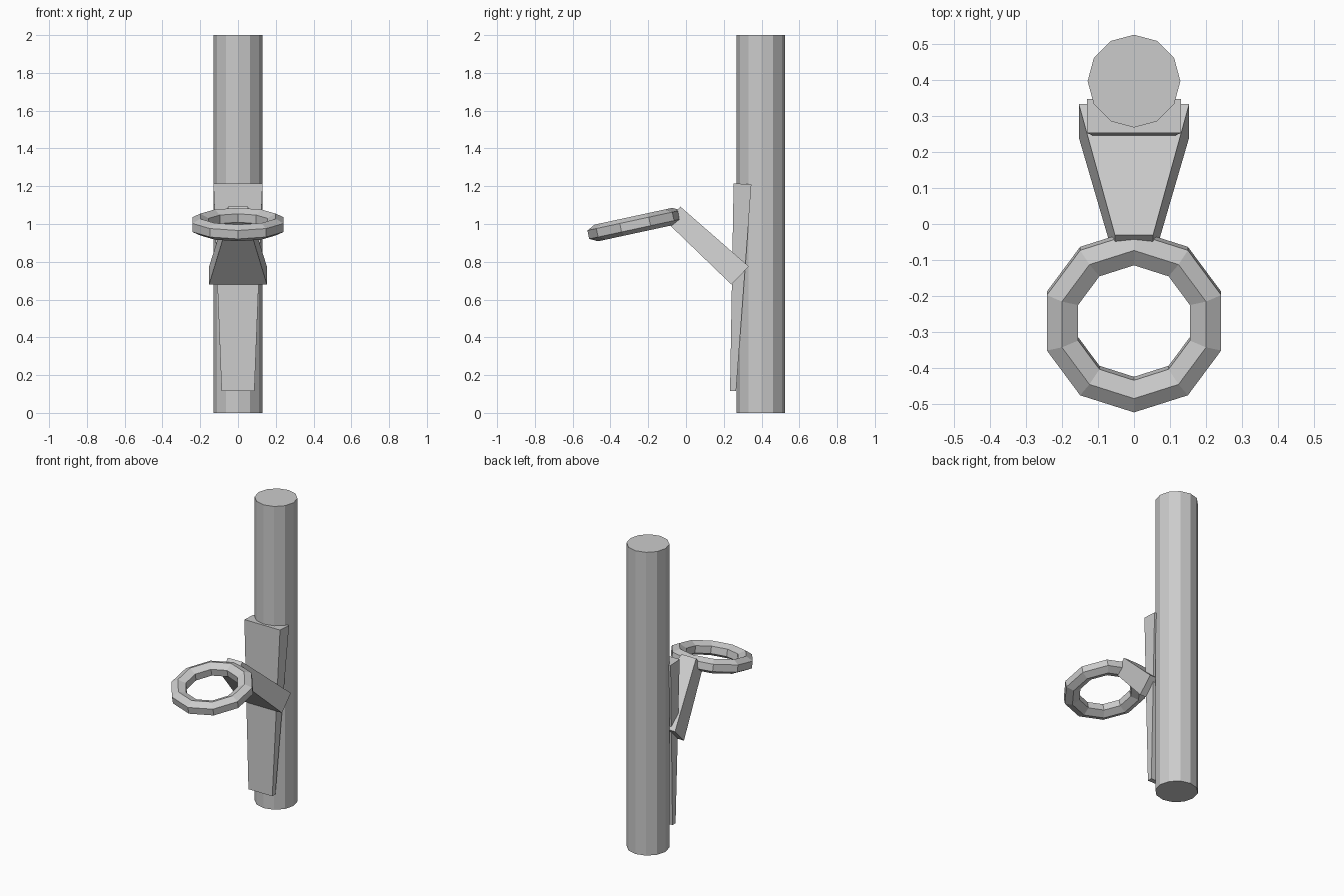
import bpy, bmesh
from math import sin, cos, pi, radians
from mathutils import Matrix, Vector

if "Cube" in bpy.data.objects:
    bpy.data.objects.remove(bpy.data.objects["Cube"])


def make_object(name, rings, close_ends=True):
    """Skin a list of equal-length vertex loops; cap the ends or join them."""
    bm = bmesh.new()
    loops = [[bm.verts.new(p) for p in ring] for ring in rings]
    n = len(loops[0])
    pairs = list(zip(loops, loops[1:]))
    if close_ends:
        bm.faces.new(loops[0])
        bm.faces.new(loops[-1])
    else:
        pairs.append((loops[-1], loops[0]))
    for a, b in pairs:
        for i in range(n):
            j = (i + 1) % n
            bm.faces.new((a[i], a[j], b[j], b[i]))
    bmesh.ops.recalc_face_normals(bm, faces=bm.faces)
    mesh = bpy.data.meshes.new(name)
    bm.to_mesh(mesh)
    bm.free()
    obj = bpy.data.objects.new(name, mesh)
    bpy.context.collection.objects.link(obj)
    return obj


def bar_end(front, back, half_width):
    """Rectangular end of a tapered bar from two (y, z) points."""
    (fy, fz), (by, bz), w = front, back, half_width
    return [(-w, fy, fz), (w, fy, fz), (w, by, bz), (-w, by, bz)]


# Upright twelve-sided pole
POLE_Y, POLE_R = 0.396, 0.1285
make_object("pole", [
    [(POLE_R * sin(i * pi / 6), POLE_Y + POLE_R * cos(i * pi / 6), z) for i in range(12)]
    for z in (0, 2)])

# Tapered plate leaning against the pole
make_object("back_plate", [
    bar_end((0.233, 0.115), (0.265, 0.115), 0.087),
    bar_end((0.252, 1.215), (0.346, 1.21), 0.13)])

# Angled strut, wide at the plate and narrow at the ring
make_object("strut", [
    bar_end((0.24, 0.68), (0.333, 0.775), 0.153),
    bar_end((-0.102, 1.01), (-0.03, 1.092), 0.053)])

# Tilted ten-sided ring with a hexagonal section
profile = [(0.254, 0.023), (0.21, 0.045), (0.163, 0.023),
           (0.163, -0.023), (0.21, -0.045), (0.254, -0.023)]
place = Matrix.Translation((0, -0.269, 0.997)) @ Matrix.Rotation(radians(12.2), 4, 'X')
make_object("ring", [
    [place @ Vector((r * sin(k * pi / 5), -r * cos(k * pi / 5), h)) for r, h in profile]
    for k in range(10)], close_ends=False)
